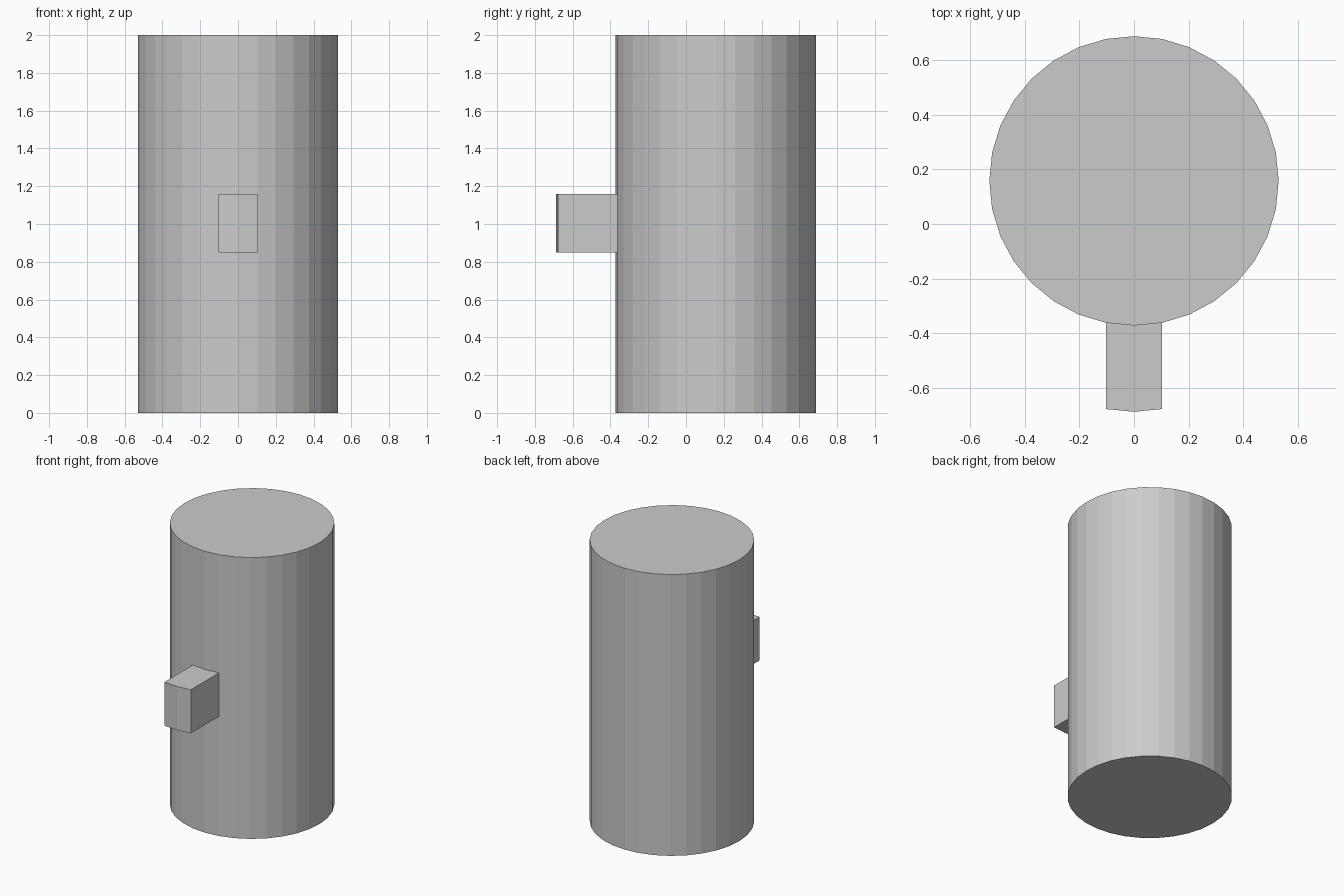
import bpy, bmesh, math
from mathutils import Vector

if "Cube" in bpy.data.objects:
    bpy.data.objects.remove(bpy.data.objects["Cube"])

SIDES, RADIUS, CENTRE_Y = 32, 0.53, 0.158
LEVELS = (0.0, 0.85, 1.16, 2.0)
PEG_LENGTH = 0.316

bm = bmesh.new()

# Cylinder body, built from rings stacked along z
rings = []
for z in LEVELS:
    ring = []
    for i in range(SIDES):
        a = 2 * math.pi * i / SIDES - math.pi / 2
        ring.append(bm.verts.new((RADIUS * math.cos(a),
                                  CENTRE_Y + RADIUS * math.sin(a), z)))
    rings.append(ring)

peg_faces = []
for level, (low, high) in enumerate(zip(rings, rings[1:])):
    for i in range(SIDES):
        j = (i + 1) % SIDES
        face = bm.faces.new((low[i], low[j], high[j], high[i]))
        if level == 1 and i in (0, SIDES - 1):
            peg_faces.append(face)
bm.faces.new(list(reversed(rings[0])))
bm.faces.new(rings[-1])

# Peg: the two front faces of the middle band pulled straight forward
result = bmesh.ops.extrude_face_region(bm, geom=peg_faces)
moved = [g for g in result["geom"] if isinstance(g, bmesh.types.BMVert)]
bmesh.ops.translate(bm, verts=moved, vec=Vector((0, -PEG_LENGTH, 0)))
leftover = [f for f in peg_faces if f.is_valid]
if leftover:
    bmesh.ops.delete(bm, geom=leftover, context="FACES")
bmesh.ops.recalc_face_normals(bm, faces=bm.faces)

mesh = bpy.data.meshes.new("cylinder_with_peg")
bm.to_mesh(mesh)
bm.free()
bpy.context.collection.objects.link(bpy.data.objects.new("cylinder_with_peg", mesh))
